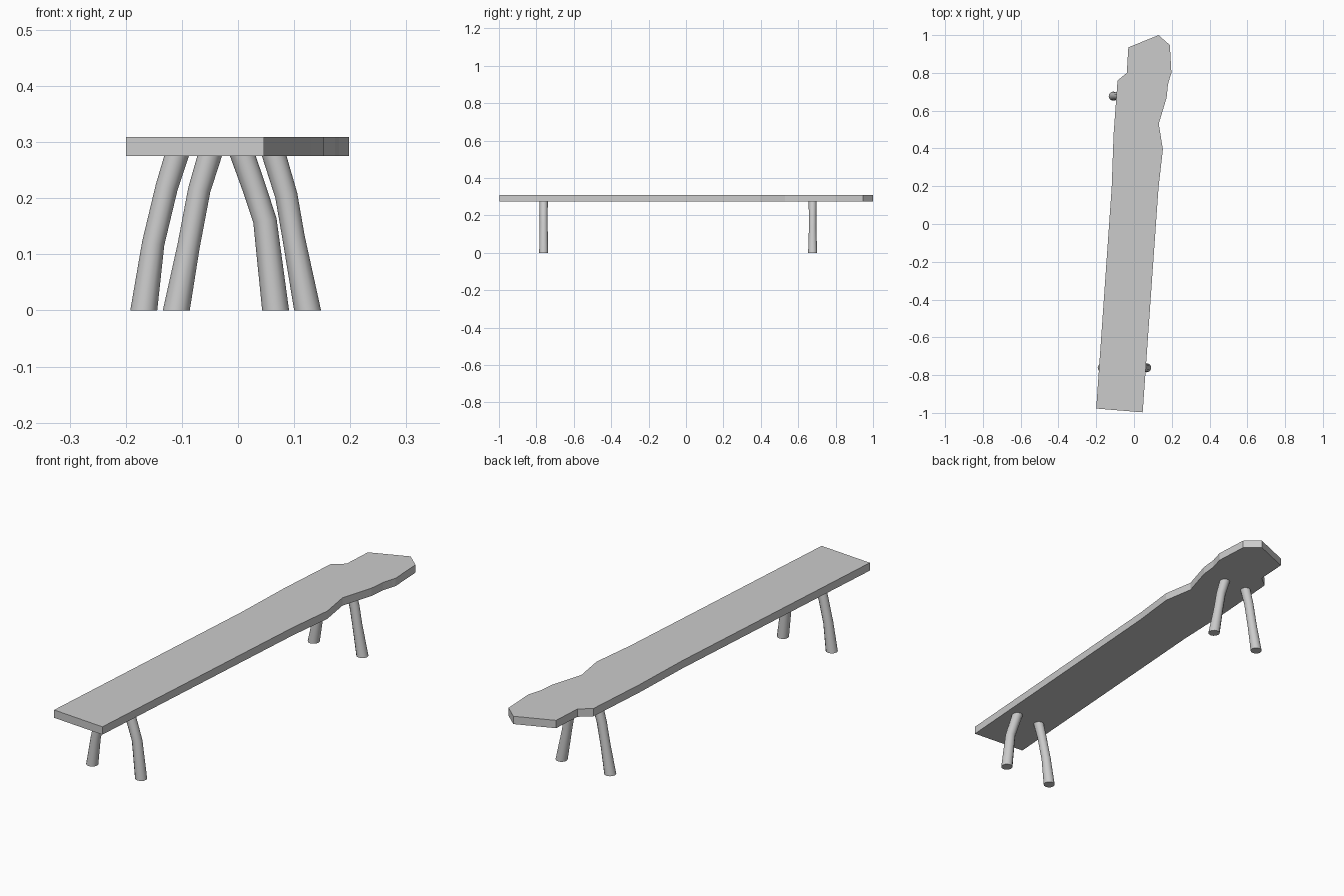
import bpy, bmesh, math
from mathutils import Vector, Matrix

if "Cube" in bpy.data.objects:
    bpy.data.objects.remove(bpy.data.objects["Cube"])

SEAT_BOTTOM, SEAT_TOP = 0.275, 0.309


def finish(name, bm):
    bmesh.ops.recalc_face_normals(bm, faces=bm.faces[:])
    mesh = bpy.data.meshes.new(name)
    bm.to_mesh(mesh)
    bm.free()
    obj = bpy.data.objects.new(name, mesh)
    bpy.context.collection.objects.link(obj)
    return obj


# Seat: live-edge plank outline extruded upward
outline = [(-0.2, -0.977), (0.046, -0.997), (0.102, -0.2), (0.13, 0.195),
           (0.153, 0.395), (0.131, 0.53), (0.173, 0.67), (0.18, 0.74),
           (0.193, 0.785), (0.198, 0.80), (0.19, 0.947), (0.13, 1.0),
           (-0.03, 0.935), (-0.038, 0.80), (-0.087, 0.76),
           (-0.108, 0.476), (-0.118, 0.195)]
bm = bmesh.new()
face = bm.faces.new([bm.verts.new((x, y, SEAT_BOTTOM)) for x, y in outline])
top = bmesh.ops.extrude_face_region(bm, geom=[face])
bmesh.ops.translate(bm, vec=(0, 0, SEAT_TOP - SEAT_BOTTOM),
                    verts=[v for v in top["geom"] if isinstance(v, bmesh.types.BMVert)])
finish("seat", bm)


# Legs: bent branch tubes, each path a list of (x, z, radius)
def make_leg(name, y, path, sides=12):
    bm = bmesh.new()
    rings = []
    for i, (x, z, r) in enumerate(path):
        end = i in (0, len(path) - 1)
        a, b = path[max(i - 1, 0)], path[min(i + 1, len(path) - 1)]
        # inner rings tilt with the branch, end rings lie flat
        tilt = 0 if end else math.atan2(b[0] - a[0], b[1] - a[1])
        rot = Matrix.Rotation(tilt, 3, 'Y')
        ring = []
        for k in range(sides):
            t = 2 * math.pi * k / sides
            p = rot @ Vector((r * math.cos(t), r * math.sin(t), 0))
            ring.append(bm.verts.new(p + Vector((x, y, z))))
        rings.append(ring)
    for lo, hi in zip(rings, rings[1:]):
        for k in range(sides):
            n = (k + 1) % sides
            bm.faces.new((lo[k], lo[n], hi[n], hi[k]))
    bm.faces.new(rings[0])
    bm.faces.new(rings[-1])
    leg = finish(name, bm)
    bpy.ops.object.select_all(action='DESELECT')
    leg.select_set(True)
    bpy.context.view_layer.objects.active = leg
    bpy.ops.object.shade_smooth_by_angle(angle=math.radians(40))


FRONT_Y, BACK_Y = -0.761, 0.677
make_leg("front_left_leg", FRONT_Y,
         [(-0.168, 0, 0.024), (-0.151, 0.12, 0.020), (-0.127, 0.22, 0.020), (-0.109, 0.277, 0.022)])
make_leg("front_right_leg", FRONT_Y,
         [(0.067, 0, 0.024), (0.048, 0.16, 0.021), (0.030, 0.215, 0.021), (0.008, 0.277, 0.023)])
make_leg("back_left_leg", BACK_Y,
         [(-0.110, 0, 0.024), (-0.088, 0.115, 0.020), (-0.069, 0.215, 0.020), (-0.050, 0.277, 0.022)])
make_leg("back_right_leg", BACK_Y,
         [(0.124, 0, 0.024), (0.099, 0.13, 0.020), (0.086, 0.205, 0.020), (0.064, 0.277, 0.022)])
